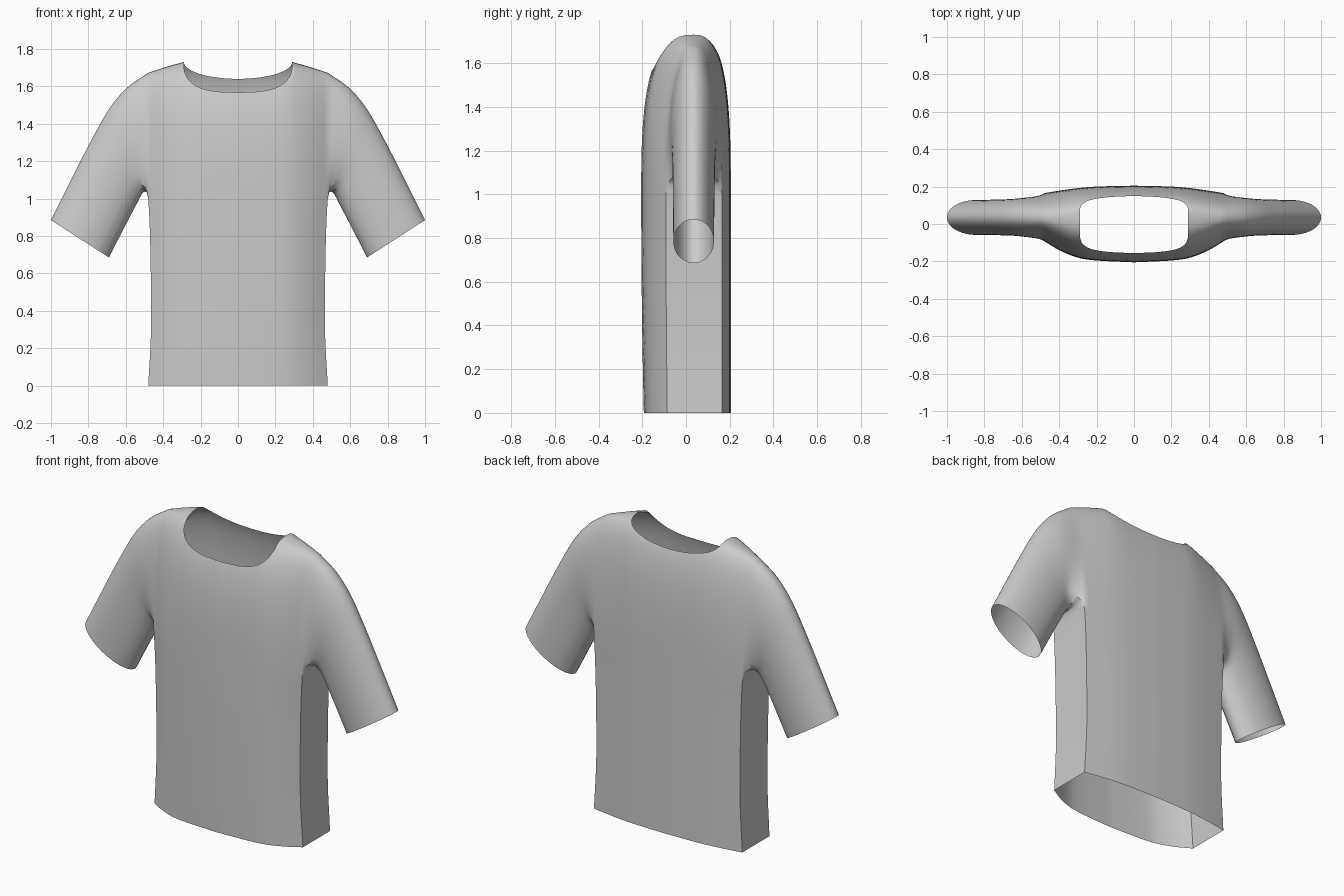
import bpy, bmesh, math

if "Cube" in bpy.data.objects:
    bpy.data.objects.remove(bpy.data.objects["Cube"])

PIT = 1.0        # height where the side panel ends and the sleeve begins
YC = 0.035       # depth of the shoulder seam
NECK = 0.29      # half width of the neck opening
N = 20           # rows from armpit level to the shoulder
M = 6            # segments across the side panel


def spline(keys, x):
    """Smooth interpolation through (x, value) keys."""
    x = min(max(x, keys[0][0]), keys[-1][0])
    i = 0
    while i < len(keys) - 2 and x > keys[i + 1][0]:
        i += 1

    def slope(k):
        a, b = keys[max(k - 1, 0)], keys[min(k + 1, len(keys) - 1)]
        return (b[1] - a[1]) / (b[0] - a[0])
    (x0, v0), (x1, v1) = keys[i], keys[i + 1]
    d = x1 - x0
    t = (x - x0) / d
    return ((2*t**3 - 3*t**2 + 1) * v0 + (t**3 - 2*t**2 + t) * d * slope(i)
            + (3*t**2 - 2*t**3) * v1 + (t**3 - t**2) * d * slope(i + 1))


# Depth of the front and back sheets, side outline and shoulder line
FRONT = [(0, .24), (.2, .23), (.3, .215), (.4, .175), (.48, .127)]
BACK = [(0, .17), (.2, .165), (.3, .157), (.4, .143), (.48, .13)]
SIDE = [(0, .48), (.3, .465), (.7, .468), (.9, .474), (PIT, .48)]
TOP = [(NECK, 1.73), (.38, 1.705), (.48, 1.672)]


def body_profile(h, x):
    e = 2.9 - 0.6 * min(max((x - .25) / .23, 0), 1)
    return max(0, 1 - h**e) ** (1 / e)


def neck_z(x, back):
    low, n = (1.64, 2.0) if back else (1.57, 2.8)
    return low + (1.73 - low) * (1 - max(0, 1 - (x / NECK)**n) ** (1 / n))


def body_y(x, z, back):
    h = min(max((z - PIT) / (spline(TOP, x) - PIT), 0), 1)
    p = body_profile(h, x)
    if back:
        return YC + spline(BACK, x) * p
    flare = 1 - 0.05 * max(0, 1 - z / PIT) ** 2
    return YC - spline(FRONT, x) * p * flare


bm = bmesh.new()


def grid(rows, close=False):
    """Quad surface through rows of points."""
    vs = [[bm.verts.new(p) for p in r] for r in rows]
    for a, b in zip(vs, vs[1:]):
        n = len(a)
        for i in range(n if close else n - 1):
            k = (i + 1) % n
            bm.faces.new((a[i], a[k], b[k], b[i]))


heights = [math.sin(i / N * math.pi / 2) for i in range(N + 1)]
low_z = [PIT * i / 14 for i in range(15)]
cols = [NECK * math.sin(i / 14 * math.pi / 2) for i in range(15)]
cols += [NECK + (.48 - NECK) * i / 9 for i in range(1, 10)]

# Front and back panels
for back in (False, True):
    columns = []
    for x in cols:
        pts = [(x * spline(SIDE, z) / .48, body_y(x, z, back), z) for z in low_z]
        top = neck_z(x, back) if x < NECK else spline(TOP, x)
        for h in heights[1:]:
            z = PIT + (top - PIT) * h
            pts.append((x, body_y(x, z, back), z))
        columns.append(pts)
    grid(columns)

# Flat side panel under the arm
side = []
for z in low_z:
    y0, y1 = body_y(.48, z, False), body_y(.48, z, True)
    side.append([(spline(SIDE, z), y0 + (y1 - y0) * k / M, z) for k in range(M + 1)])
grid(side)

# Sleeve: rings from the armhole to the cuff
TX = [(0, .48), (.2, .59), (.4, .685), (.6, .78), (.8, .89), (1, 1.0)]
TZ = [(0, 1.672), (.2, 1.595), (.4, 1.485), (.6, 1.32), (.8, 1.105), (1, .885)]
BX = [(0, .48), (.1, .49), (.2, .51), (.4, .545), (.6, .59), (.8, .64), (1, .69)]
BZ = [(0, PIT), (.1, 1.035), (.2, 1.03), (.4, .965), (.6, .88), (.8, .783), (1, .685)]
SF = [(0, .127), (.2, .112), (.4, .1), (.6, .096), (1, .093)]
SB = [(0, .13), (.2, .114), (.4, .102), (.6, .097), (1, .093)]
A0 = math.radians(48)   # where the side panel corners land on the round cuff


def ring_shape():
    """Pairs of (height, depth) at the armhole and at the cuff."""
    out = []
    for s, order in ((-1, range(N + 1)), (1, range(N - 1, -1, -1))):
        for i in order:
            a = A0 + (math.pi - A0) * i / N
            out.append((heights[i], s * body_profile(heights[i], .48),
                        (1 - math.cos(a)) / 2, s * math.sin(a)))
    for k in range(1, M):
        f = 1 - 2 * k / M
        a = A0 * f
        # straight line between the two corners at the armhole
        out.append((0, f, (1 - math.cos(a)) / 2, math.sin(a)))
    return out


rings = []
shape = ring_shape()
S = 24
for j in range(S + 1):
    s = j / S
    w = min(1, s / .4)
    w = w * w * (3 - 2 * w)
    b = (spline(BX, s), spline(BZ, s))
    t = (spline(TX, s), spline(TZ, s))
    f, k = spline(SF, s), spline(SB, s)
    ring = []
    for h0, d0, h1, d1 in shape:
        h, d = h0 + (h1 - h0) * w, d0 + (d1 - d0) * w
        # depth is measured along the side panel line when it is flat
        y = YC + (d * f if d < 0 else d * k)
        ring.append((b[0] + (t[0] - b[0]) * h, y, b[1] + (t[1] - b[1]) * h))
    rings.append(ring)
grid(rings, close=True)

# Join the half, mirror it and weld the seams
geo = bmesh.ops.duplicate(bm, geom=bm.verts[:] + bm.edges[:] + bm.faces[:])["geom"]
for v in geo:
    if isinstance(v, bmesh.types.BMVert):
        v.co.x = -v.co.x
bmesh.ops.remove_doubles(bm, verts=bm.verts[:], dist=0.002)
bmesh.ops.recalc_face_normals(bm, faces=bm.faces[:])

mesh = bpy.data.meshes.new("shirt")
bm.to_mesh(mesh)
bm.free()
shirt = bpy.data.objects.new("shirt", mesh)
bpy.context.collection.objects.link(shirt)
bpy.context.view_layer.objects.active = shirt
shirt.select_set(True)
bpy.ops.object.shade_smooth_by_angle(angle=math.radians(40))
